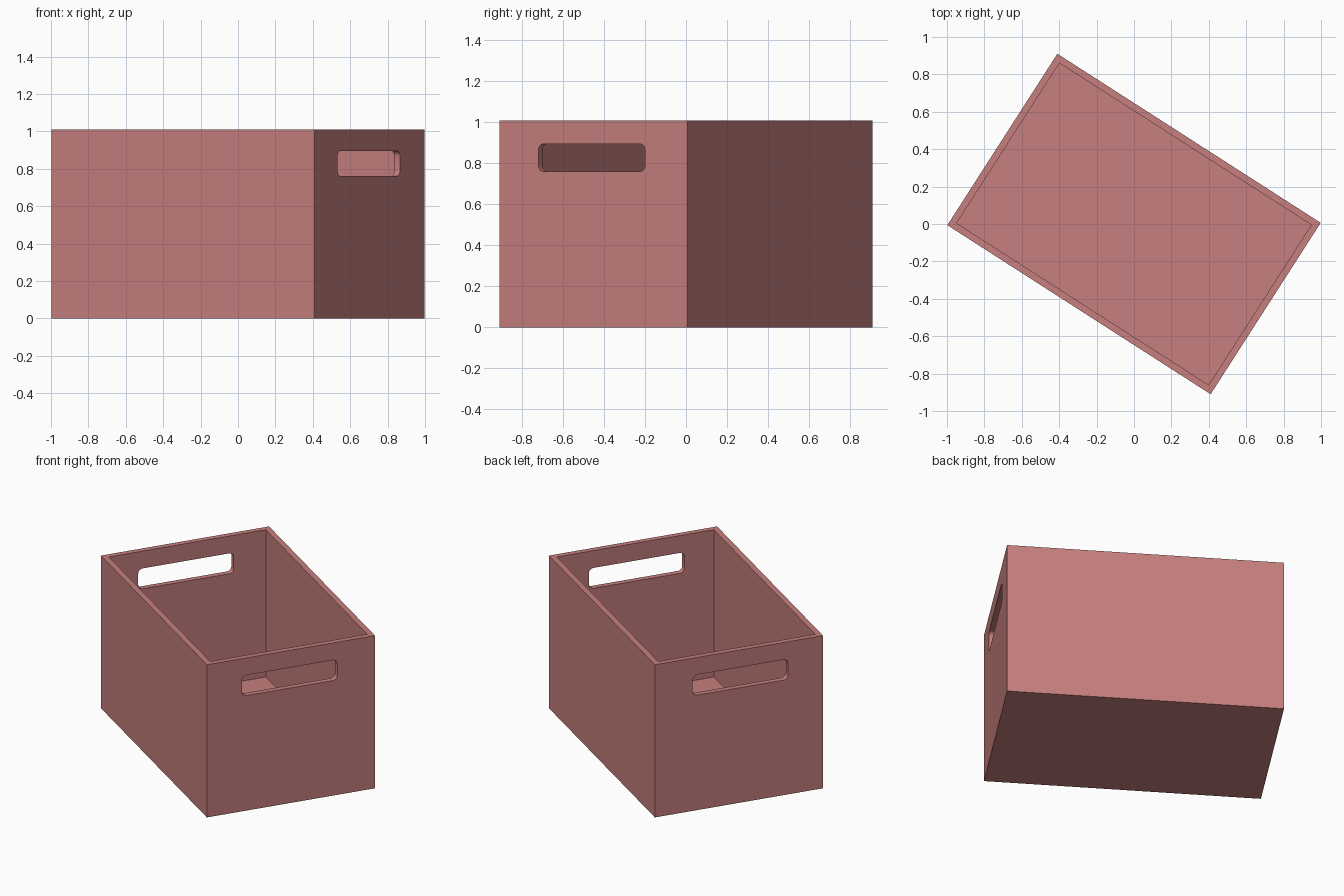
import bpy, bmesh, math
from mathutils import Matrix, Vector

if "Cube" in bpy.data.objects:
    bpy.data.objects.remove(bpy.data.objects["Cube"], do_unlink=True)

LENGTH, WIDTH, HEIGHT, WALL = 1.673, 1.089, 1.01, 0.036
TURN = math.radians(-32.7)

pink = bpy.data.materials.new("dusty_pink")
pink.use_nodes = True
pink.diffuse_color = (0.57, 0.215, 0.21, 1)
pink.node_tree.nodes["Principled BSDF"].inputs["Base Color"].default_value = pink.diffuse_color


def block(name, size, centre, edit=None):
    """Box mesh object, optionally edited before it is stored."""
    bm = bmesh.new()
    bmesh.ops.create_cube(bm, size=1)
    bmesh.ops.transform(bm, verts=bm.verts,
                        matrix=Matrix.Translation(centre) @ Matrix.Diagonal((*size, 1)))
    if edit:
        edit(bm)
    bmesh.ops.recalc_face_normals(bm, faces=bm.faces)
    mesh = bpy.data.meshes.new(name)
    bm.to_mesh(mesh)
    bm.free()
    mesh.materials.append(pink)
    obj = bpy.data.objects.new(name, mesh)
    bpy.context.collection.objects.link(obj)
    return obj


def hollow(bm):
    """Sink the open top down to the floor, leaving thin walls."""
    top = max(bm.faces, key=lambda f: f.calc_center_median().z)
    bmesh.ops.inset_region(bm, faces=[top], thickness=WALL, use_even_offset=True)
    floor = bmesh.ops.extrude_face_region(bm, geom=[top])["geom"]
    bmesh.ops.translate(bm, vec=Vector((0, 0, WALL - HEIGHT)),
                        verts=[v for v in floor if isinstance(v, bmesh.types.BMVert)])
    if top.is_valid:
        bmesh.ops.delete(bm, geom=[top], context='FACES_ONLY')


def round_slot(bm):
    """Round the four edges that run through the wall."""
    edges = [e for e in bm.edges if abs(e.verts[0].co.x - e.verts[1].co.x) > 0.01]
    bmesh.ops.bevel(bm, geom=edges, offset=0.03, segments=5, profile=0.5, affect='EDGES')


# Open storage box
box = block("storage_box", (LENGTH, WIDTH, HEIGHT), (0, 0, HEIGHT / 2), hollow)

# Handle slots through both short walls
slot = block("handle_cutter", (LENGTH * 1.2, 0.618, 0.135), (0, -0.009, 0.828), round_slot)
slot.hide_render = True
cut = box.modifiers.new("handle_slots", 'BOOLEAN')
cut.operation = 'DIFFERENCE'
cut.solver = 'EXACT'
cut.object = slot
bpy.context.view_layer.objects.active = box
bpy.ops.object.select_all(action='DESELECT')
box.select_set(True)
bpy.ops.object.modifier_apply(modifier=cut.name)
bpy.data.objects.remove(slot, do_unlink=True)

# Turn the finished box about the vertical axis
box.data.transform(Matrix.Rotation(TURN, 4, 'Z'))
bpy.ops.object.shade_smooth_by_angle(angle=math.radians(30))
